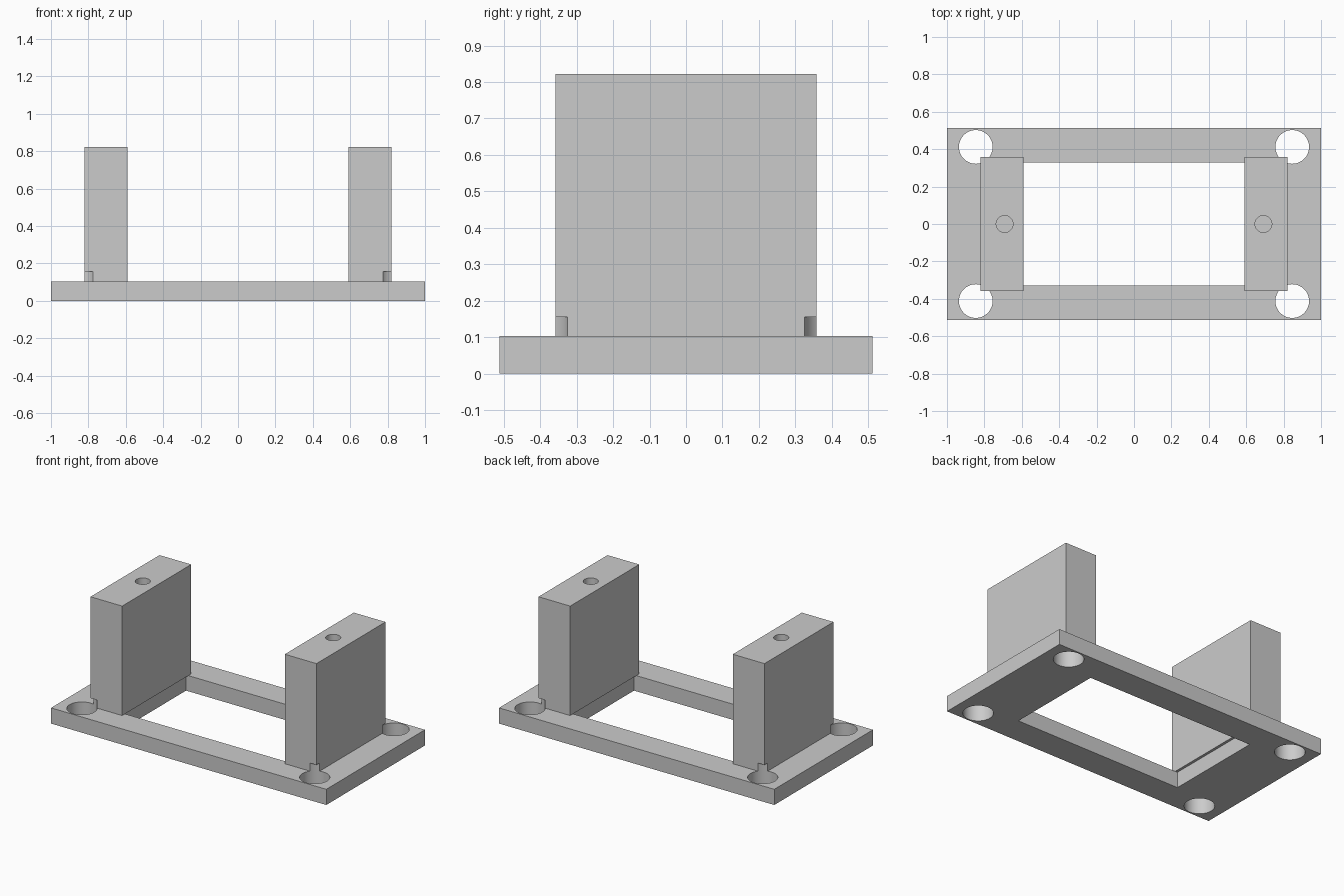
import bpy
from math import radians

default = bpy.data.objects.get("Cube")
if default:
    bpy.data.objects.remove(default, do_unlink=True)

grey = bpy.data.materials.new("light_grey")
grey.use_nodes = True
COLOUR = (0.6, 0.6, 0.6, 1.0)
grey.diffuse_color = COLOUR
grey.node_tree.nodes["Principled BSDF"].inputs["Base Color"].default_value = COLOUR

BASE_TOP = 0.103
POST_TOP = 0.822
NOTCH_TOP = 0.156


def box(name, x, y, z):
    """Box from (min, max) ranges."""
    ranges = (x, y, z)
    bpy.ops.mesh.primitive_cube_add(size=1, location=[sum(r) / 2 for r in ranges])
    ob = bpy.context.object
    ob.name = name
    ob.scale = [r[1] - r[0] for r in ranges]
    bpy.ops.object.transform_apply(location=True, rotation=False, scale=True)
    ob.data.materials.append(grey)
    return ob


def cylinder(name, x, y, radius, z):
    bpy.ops.mesh.primitive_cylinder_add(vertices=64, radius=radius, depth=z[1] - z[0],
                                        location=(x, y, sum(z) / 2))
    ob = bpy.context.object
    ob.name = name
    ob.data.materials.append(grey)
    return ob


def cut(target, cutters):
    """Subtract every cutter from the target and bake the result."""
    bpy.ops.object.select_all(action='DESELECT')
    bpy.context.view_layer.objects.active = target
    target.select_set(True)
    for cutter in cutters:
        mod = target.modifiers.new("cut", 'BOOLEAN')
        mod.operation = 'DIFFERENCE'
        mod.solver = 'EXACT'
        mod.object = cutter
        bpy.ops.object.modifier_apply(modifier=mod.name)
    bpy.ops.object.shade_smooth_by_angle(angle=radians(30))


# Solid parts
base = box("base_frame", (-1, 1), (-0.512, 0.512), (0, BASE_TOP))
posts = {
    1: box("left_post", (0.591, 0.821), (-0.358, 0.358), (BASE_TOP, POST_TOP)),
    -1: box("right_post", (-0.821, -0.591), (-0.358, 0.358), (BASE_TOP, POST_TOP)),
}

# Centre window and corner holes, whose clearance also notches the posts
window = box("window_cutter", (-0.608, 0.608), (-0.329, 0.329), (-0.1, 0.2))
corner_holes = {
    side: [cylinder("corner_hole_cutter", side * 0.846, y, 0.09, (-0.1, NOTCH_TOP))
           for y in (-0.412, 0.412)]
    for side in posts
}
cut(base, [window] + corner_holes[1] + corner_holes[-1])

# Blind screw hole in the top of each post
cutters = [window] + corner_holes[1] + corner_holes[-1]
for side, post in posts.items():
    screw_hole = cylinder("screw_hole_cutter", side * 0.692, 0, 0.045,
                          (POST_TOP - 0.3, POST_TOP + 0.1))
    cut(post, corner_holes[side] + [screw_hole])
    cutters.append(screw_hole)

for cutter in cutters:
    bpy.data.objects.remove(cutter, do_unlink=True)
